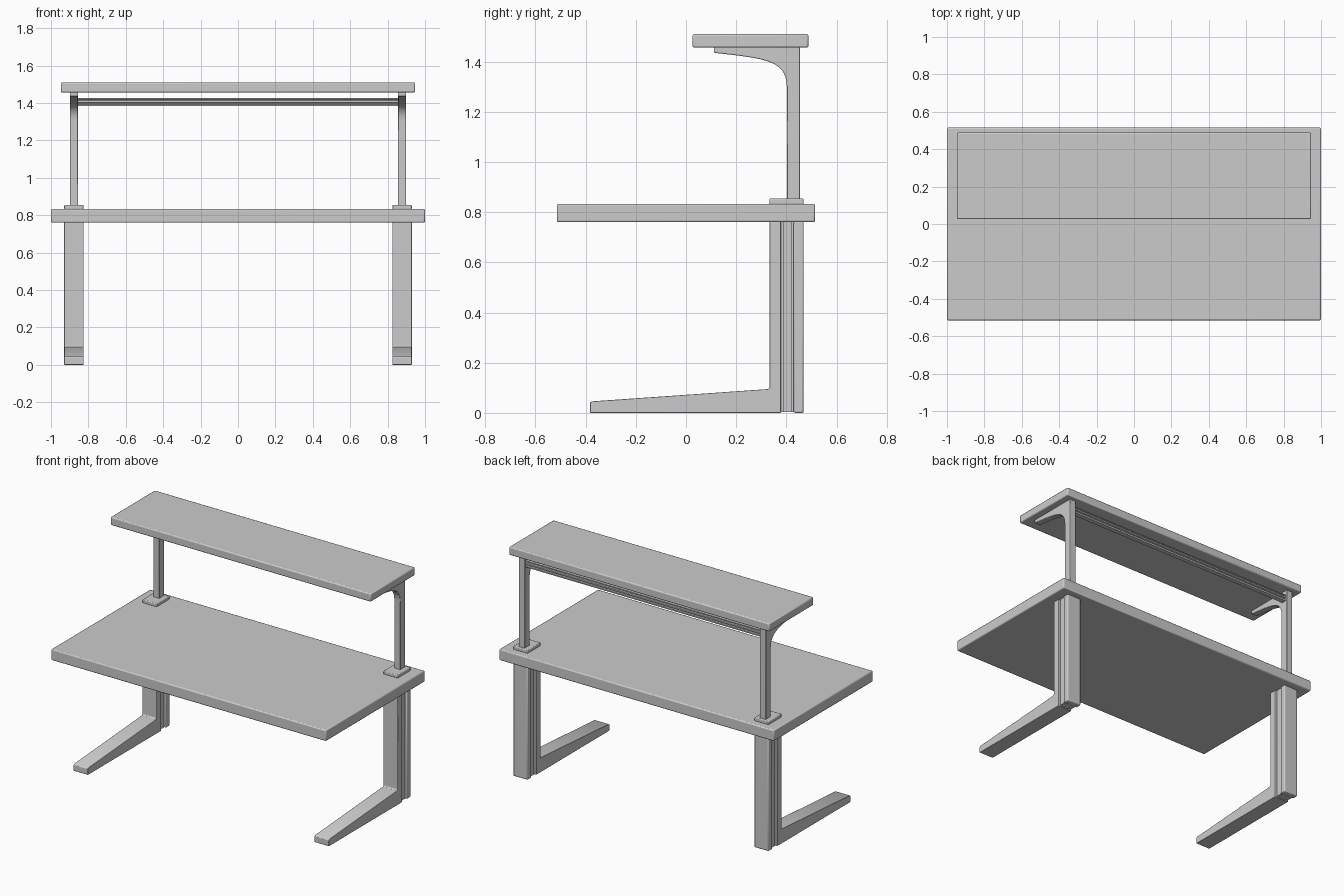
import bpy, bmesh
from mathutils import Vector

if "Cube" in bpy.data.objects:
    bpy.data.objects.remove(bpy.data.objects["Cube"])


def finish(obj, bevel=0.0, segments=2):
    """Round the hard edges and keep flat faces crisp."""
    if bevel:
        m = obj.modifiers.new("edge_round", 'BEVEL')
        m.width = bevel
        m.segments = segments
        m.limit_method = 'ANGLE'
        m.angle_limit = 0.6
    bpy.ops.object.select_all(action='DESELECT')
    obj.select_set(True)
    bpy.context.view_layer.objects.active = obj
    bpy.ops.object.shade_smooth_by_angle(angle=0.6)


def prism(name, points, direction, bevel=0.0):
    """Extrude a closed 3D outline along a direction."""
    bm = bmesh.new()
    face = bm.faces.new([bm.verts.new(p) for p in points])
    ext = bmesh.ops.extrude_face_region(bm, geom=[face])
    bmesh.ops.translate(bm, vec=Vector(direction),
                        verts=[v for v in ext['geom'] if isinstance(v, bmesh.types.BMVert)])
    bmesh.ops.recalc_face_normals(bm, faces=bm.faces)
    mesh = bpy.data.meshes.new(name)
    bm.to_mesh(mesh)
    bm.free()
    obj = bpy.data.objects.new(name, mesh)
    bpy.context.collection.objects.link(obj)
    finish(obj, bevel)
    return obj


def box(name, x0, x1, y0, y1, z0, z1, bevel):
    pts = [(x0, y0, z0), (x1, y0, z0), (x1, y1, z0), (x0, y1, z0)]
    return prism(name, pts, (0, 0, z1 - z0), bevel)


# Worktop and raised shelf
box("worktop", -1, 1, -0.515, 0.515, 0.76, 0.833, 0.007)
box("shelf", -0.947, 0.947, 0.026, 0.488, 1.456, 1.51, 0.007)

# Rail between the posts, with grooves along front and back
half = [(0.016, 1.383), (0.018, 1.387), (0.018, 1.393), (0.011, 1.396),
        (0.011, 1.400), (0.018, 1.403), (0.018, 1.412), (0.011, 1.415),
        (0.011, 1.419), (0.018, 1.422), (0.016, 1.426)]
rail = [(0.428 + d, z) for d, z in half] + [(0.428 - d, z) for d, z in reversed(half)]
prism("rail", [(-0.86, y, z) for y, z in rail], (1.72, 0, 0))

# Side profile of foot joined to the front of the leg column
foot = [(-0.383, 0.003), (-0.38, 0), (0.378, 0), (0.378, 0.762), (0.333, 0.762),
        (0.333, 0.102), (0.328, 0.095), (-0.375, 0.046), (-0.383, 0.040)]

# Side profile of post sweeping forward into the shelf bracket
post = [(0.455, 0.85), (0.455, 1.458), (0.112, 1.458), (0.112, 1.436)]
p = [Vector(c) for c in ((0.125, 1.434), (0.33, 1.412), (0.40, 1.40), (0.402, 1.30))]
for i in range(15):
    t = i / 14
    post.append(tuple(p[0] * (1 - t) ** 3 + p[1] * 3 * t * (1 - t) ** 2
                      + p[2] * 3 * t * t * (1 - t) + p[3] * t ** 3))
post.append((0.402, 0.85))

# Plan of the grooved part of the column: (half width, y)
groove = [(0.030, 0.370), (0.030, 0.386), (0.042, 0.386), (0.042, 0.422),
          (0.030, 0.422), (0.030, 0.440)]

for side, s in (("left", -1), ("right", 1)):
    cx = 0.877 * s
    prism(side + "_foot_and_leg", [(cx - 0.052, y, z) for y, z in foot],
          (0.104, 0, 0), 0.003)
    plan = [(cx + w, y, 0.004) for w, y in groove]
    plan += [(cx - w, y, 0.004) for w, y in reversed(groove)]
    prism(side + "_leg_core", plan, (0, 0, 0.757))
    box(side + "_leg_back", cx - 0.052, cx + 0.052, 0.429, 0.469, 0, 0.762, 0.006)
    # Base plate and post on the worktop
    box(side + "_base_plate", cx - 0.052, cx + 0.052, 0.333, 0.469, 0.83, 0.855, 0.005)
    prism(side + "_post", [(cx - 0.022, y, z) for y, z in post], (0.044, 0, 0), 0.003)
